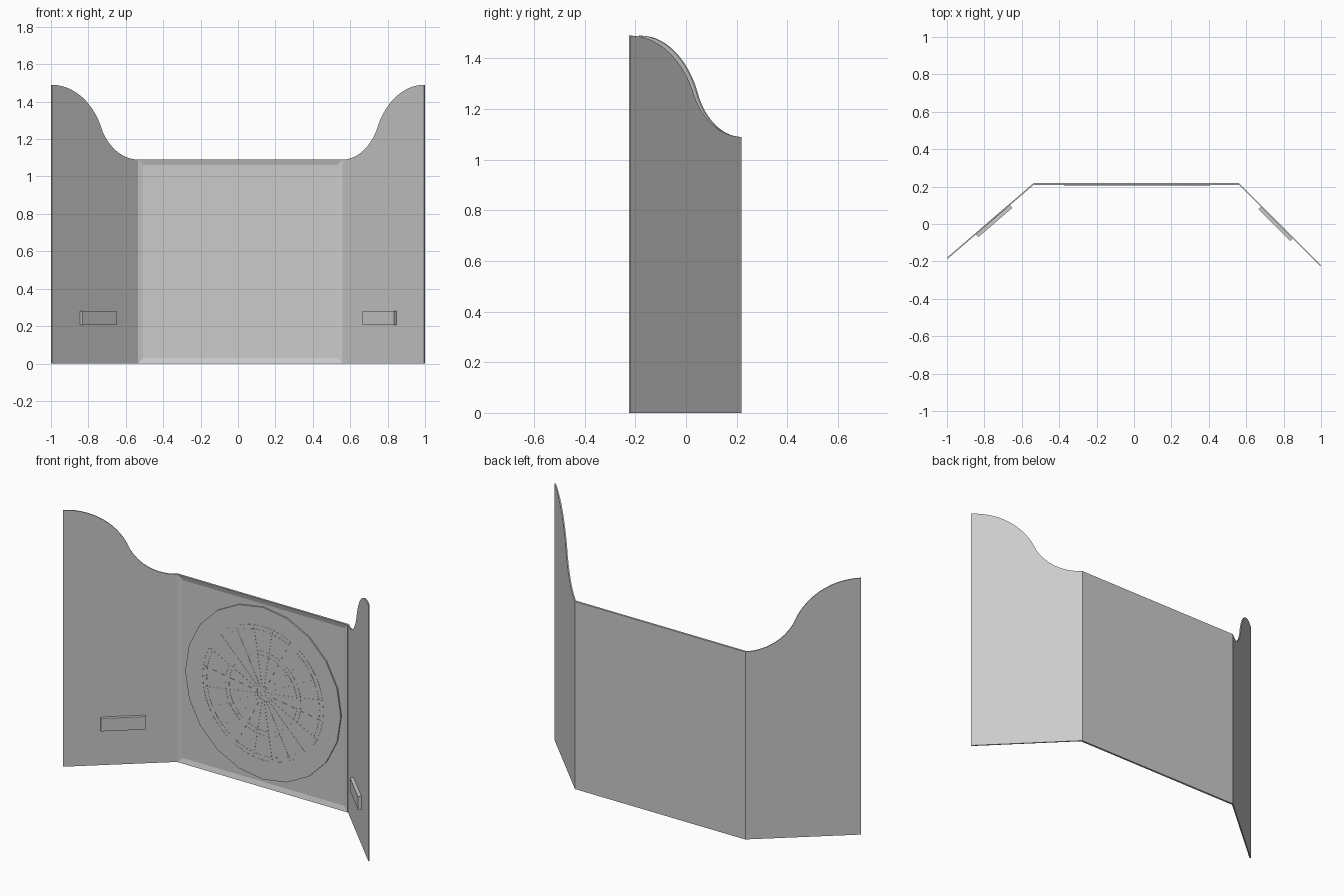
import bpy, bmesh
from math import sin, cos, asin, tau
from mathutils import Vector, Matrix

if "Cube" in bpy.data.objects:
    bpy.data.objects.remove(bpy.data.objects["Cube"])

grey = bpy.data.materials.new("light_grey")
grey.use_nodes = True
COLOUR = (0.6, 0.6, 0.6, 1)
grey.diffuse_color = COLOUR
grey.node_tree.nodes["Principled BSDF"].inputs["Base Color"].default_value = COLOUR

UP = Vector((0, 0, 1))
BACK_Y, HEIGHT, PEAK = 0.22, 1.09, 1.49
THICK, RECESS = 0.012, 0.008
BOARD_X, BOARD_Z, BOARD_R = 0.015, 0.546, 0.5
BOARD_FACE = BACK_Y - THICK


def finish(name, bm):
    bmesh.ops.recalc_face_normals(bm, faces=bm.faces)
    mesh = bpy.data.meshes.new(name)
    bm.to_mesh(mesh)
    bm.free()
    mesh.materials.append(grey)
    obj = bpy.data.objects.new(name, mesh)
    bpy.context.collection.objects.link(obj)
    return obj


def prism(bm, outline, origin, along, depth):
    """Extrude an outline of (distance along, height) points by a depth vector."""
    face = bm.faces.new([bm.verts.new(origin + along * u + UP * z) for u, z in outline])
    out = bmesh.ops.extrude_face_region(bm, geom=[face])
    moved = [v for v in out["geom"] if isinstance(v, bmesh.types.BMVert)]
    bmesh.ops.translate(bm, verts=moved, vec=depth)


def rect(u0, u1, z0, z1):
    return [(u0, z0), (u1, z0), (u1, z1), (u0, z1)]


def wing_outline(length, steps=14):
    """Straight sides with an S-shaped top made of two tangent arcs."""
    bend, drop = 0.58 * length, 0.245
    rise, rest = PEAK - HEIGHT - drop, length - bend
    r_top = (bend ** 2 + drop ** 2) / (2 * drop)
    r_low = (rest ** 2 + rise ** 2) / (2 * rise)
    a_top, a_low = asin(bend / r_top), asin(rest / r_low)
    pts = [(0, 0), (length, 0)]
    for i in range(steps + 1):
        a = a_top * i / steps
        pts.append((length - r_top * sin(a), PEAK - r_top * (1 - cos(a))))
    for i in range(steps - 1, -1, -1):
        a = a_low * i / steps
        pts.append((r_low * sin(a), HEIGHT + r_low * (1 - cos(a))))
    return pts


# Back panel with a shallow square recess
X0, X1 = -0.535, 0.56
bm = bmesh.new()
prism(bm, rect(X0, X1, 0, HEIGHT), Vector((0, BACK_Y, 0)), Vector((1, 0, 0)), Vector((0, -THICK, 0)))
bmesh.ops.recalc_face_normals(bm, faces=bm.faces)
front = min(bm.faces, key=lambda f: f.calc_center_median().y)
bmesh.ops.inset_region(bm, faces=[front], thickness=0.04)
bmesh.ops.translate(bm, verts=front.verts, vec=(0, RECESS, 0))
finish("back_panel", bm)

# Side wings, each with a small box on its inner face
for side, inner, outer in (("right", (X0, BACK_Y, 0), (-1, -0.18, 0)),
                           ("left", (X1, BACK_Y, 0), (1, -0.22, 0))):
    start = Vector(inner)
    span = Vector(outer) - start
    along = span.normalized()
    inward = along.cross(UP)
    if inward.x * start.x > 0:
        inward.negate()
    bm = bmesh.new()
    prism(bm, wing_outline(span.length), start, along, inward * 0.007)
    finish(side + "_wing", bm)
    bm = bmesh.new()
    prism(bm, rect(0.175, 0.415, 0.205, 0.28), start, along, inward * 0.026)
    finish(side + "_holder", bm)


# Round board, twenty sides
def circle(radius, sides, turn=0.0):
    return [(radius * cos(tau * i / sides + turn), radius * sin(tau * i / sides + turn))
            for i in range(sides)]


CENTRE = Vector((BOARD_X, BOARD_FACE, BOARD_Z))
ACROSS = Vector((1, 0, 0))
bm = bmesh.new()
prism(bm, circle(BOARD_R, 20), CENTRE, ACROSS, Vector((0, RECESS, 0)))
finish("round_board", bm)

# Thin raised rings and spokes marking the scoring areas
WIRE, RAISE = 0.003, Vector((0, -0.001, 0))
bm = bmesh.new()
for radius in (0.02, 0.04, 0.22, 0.245, 0.365, 0.39):
    a, b = circle(radius - WIRE, 40), circle(radius, 40)
    for i in range(40):
        j = (i + 1) % 40
        prism(bm, [a[i], b[i], b[j], a[j]], CENTRE, ACROSS, RAISE)
bmesh.ops.remove_doubles(bm, verts=bm.verts, dist=0.00001)
finish("ring_wires", bm)

bm = bmesh.new()
for i in range(20):
    spin = Matrix.Rotation(tau * (i + 0.5) / 20, 2)
    corners = [spin @ Vector(p) for p in rect(0.04, 0.39, -WIRE / 2, WIRE / 2)]
    prism(bm, corners, CENTRE, ACROSS, RAISE)
finish("spoke_wires", bm)
